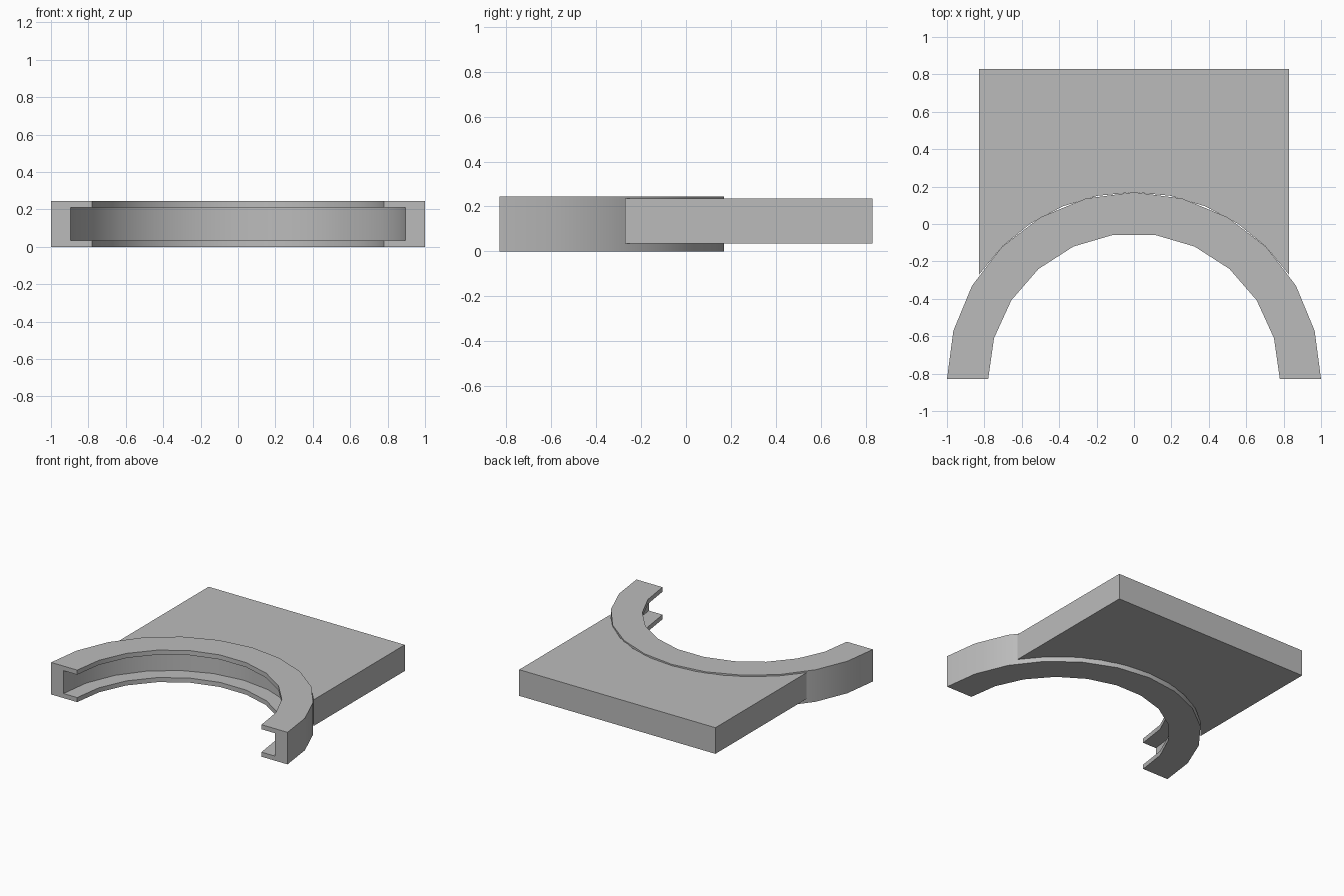
import bpy, bmesh
from math import pi, cos, sin, acos

cube = bpy.data.objects.get("Cube")
if cube:
    bpy.data.objects.remove(cube, do_unlink=True)

grey = bpy.data.materials.new("plain grey")
grey.use_nodes = True
colour = (0.5, 0.5, 0.5, 1)
grey.diffuse_color = colour
grey.node_tree.nodes["Principled BSDF"].inputs["Base Color"].default_value = colour

CENTRE_Y = -0.83


def arc(radius, segments, start=0.0, end=pi):
    """Points along an arc around the ring centre."""
    step = (end - start) / segments
    return [(radius * cos(start + i * step), CENTRE_Y + radius * sin(start + i * step))
            for i in range(segments + 1)]


def add_face(bm, points):
    bm.faces.new([bm.verts.new(p) for p in points])


def flat(bm, outline, z):
    add_face(bm, [(x, y, z) for x, y in outline])


def wall(bm, path, low, high):
    for (ax, ay), (bx, by) in zip(path, path[1:]):
        add_face(bm, [(ax, ay, low), (bx, by, low), (bx, by, high), (ax, ay, high)])


def finish(bm, name):
    bmesh.ops.remove_doubles(bm, verts=bm.verts, dist=0.0001)
    bmesh.ops.recalc_face_normals(bm, faces=bm.faces)
    mesh = bpy.data.meshes.new(name)
    bm.to_mesh(mesh)
    bm.free()
    mesh.materials.append(grey)
    obj = bpy.data.objects.new(name, mesh)
    bpy.context.collection.objects.link(obj)
    bpy.ops.object.select_all(action='DESELECT')
    obj.select_set(True)
    bpy.context.view_layer.objects.active = obj
    bpy.ops.object.shade_smooth_by_angle(angle=pi / 6)


# Half ring with a channel along its inner side
height, floor, ceiling = 0.245, 0.035, 0.21
outer, inner, groove = arc(1.0, 12), arc(0.78, 11), arc(0.895, 12)
ring = bmesh.new()
for z in (0, height):
    flat(ring, outer + inner[::-1], z)
for z in (floor, ceiling):
    flat(ring, groove + inner[::-1], z)
wall(ring, outer, 0, height)
wall(ring, inner, 0, floor)
wall(ring, inner, ceiling, height)
wall(ring, groove, floor, ceiling)
section = [(1, 0), (1, height), (0.78, height), (0.78, ceiling),
           (0.895, ceiling), (0.895, floor), (0.78, floor), (0.78, 0)]
for side in (-1, 1):
    add_face(ring, [(side * x, CENTRE_Y, z) for x, z in section])
finish(ring, "channel_half_ring")

# Square plate hollowed to fit around the ring
half = 0.83
edge = acos(half)
outline = arc(1.0, 10, edge, pi - edge) + [(-half, 0.83), (half, 0.83)]
plate = bmesh.new()
bottom, top = 0.035, 0.235
flat(plate, outline, bottom)
flat(plate, outline, top)
wall(plate, outline + outline[:1], bottom, top)
finish(plate, "back_plate")
